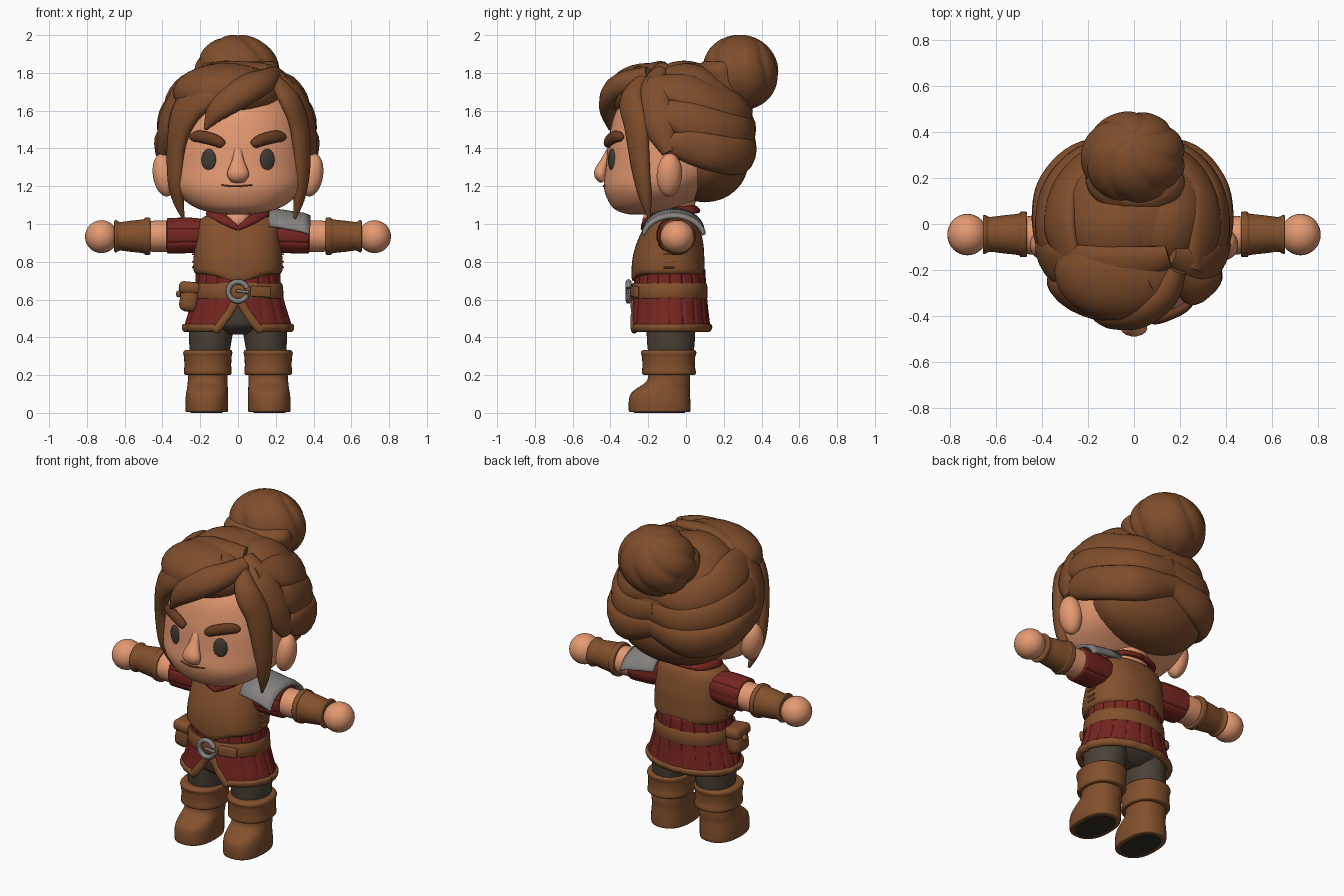
import bpy, bmesh, math
from mathutils import Vector, Matrix, Euler


def material(name, rgb):
    m = bpy.data.materials.new(name)
    m.diffuse_color = (*rgb, 1)
    return m


HAIR = material("hair brown", (0.212, 0.075, 0.025))
LEATHER = material("leather brown", (0.228, 0.081, 0.026))
SKIN = material("skin", (0.78, 0.32, 0.165))
RED = material("dark red cloth", (0.18, 0.019, 0.014))
PANTS = material("dark grey cloth", (0.068, 0.053, 0.037))
METAL = material("grey metal", (0.23, 0.222, 0.215))
EYE = material("eye grey", (0.053, 0.046, 0.035))
BROW = material("brow brown", (0.14, 0.045, 0.016))
SOLE = material("sole dark", (0.035, 0.028, 0.02))


def finish(name, bm, mat, angle=50):
    bmesh.ops.recalc_face_normals(bm, faces=bm.faces)
    me = bpy.data.meshes.new(name)
    bm.to_mesh(me)
    bm.free()
    me.materials.append(mat)
    for p in me.polygons:
        p.use_smooth = True
    me.set_sharp_from_angle(angle=math.radians(angle))
    ob = bpy.data.objects.new(name, me)
    bpy.context.collection.objects.link(ob)
    return ob


def smooth_rows(rows, k):
    """Catmull-Rom interpolation of equal-length tuples."""
    out = []
    for i in range(len(rows) - 1):
        p = [rows[max(0, min(len(rows) - 1, i + j))] for j in (-1, 0, 1, 2)]
        for s in range(k):
            t = s / k
            out.append([0.5 * (2 * b + (c - a) * t + (2 * a - 5 * b + 4 * c - d) * t * t
                               + (3 * b - a - 3 * c + d) * t ** 3) for a, b, c, d in zip(*p)])
    return out + [list(rows[-1])]


def skin_rings(name, rings, mat, closed=True, angle=50):
    bm = bmesh.new()
    vs = [[bm.verts.new(p) for p in r] for r in rings]
    n = len(vs[0])
    for a, b in zip(vs, vs[1:]):
        for j in range(n if closed else n - 1):
            bm.faces.new((a[j], a[(j + 1) % n], b[(j + 1) % n], b[j]))
    if closed:
        bm.faces.new(vs[0])
        bm.faces.new(vs[-1])
    return finish(name, bm, mat, angle)


def loft(name, rows, mat, axis='Z', n=2.0, segs=40, k=5, ripple=None, sx=1, drop=None):
    """rows: (position along axis, centre a, centre b, radius a, radius b)."""
    rings = []
    for t, ca, cb, ra, rb in smooth_rows(rows, k):
        ring = []
        for j in range(segs):
            th = 2 * math.pi * j / segs
            c, s = math.cos(th), math.sin(th)
            f = 1 + (ripple(th) if ripple else 0)
            a = ca + math.copysign(abs(c) ** (2 / n), c) * ra * f
            b = cb + math.copysign(abs(s) ** (2 / n), s) * rb * f
            z = t + (drop(th, t) if drop else 0)
            ring.append((sx * a, b, z) if axis == 'Z' else (sx * z, a, b))
        rings.append(ring)
    return skin_rings(name, rings, mat)


def sweep(name, rows, mat, centre=(0, -0.02, 1.47), sx=1, k=7, segs=14):
    """rows: (x, y, z, half width, half thickness); thickness points away from centre."""
    pts = smooth_rows(rows, k) if k > 1 else rows
    P = [Vector(p[:3]) for p in pts]
    rings = []
    for i, p in enumerate(pts):
        T = (P[min(i + 1, len(P) - 1)] - P[max(i - 1, 0)]).normalized()
        N = P[i] - Vector(centre)
        N = (N - T * N.dot(T)).normalized()
        B = T.cross(N)
        ring = []
        for j in range(segs):
            th = 2 * math.pi * j / segs
            v = P[i] + B * p[3] * math.cos(th) + N * p[4] * math.sin(th)
            ring.append((sx * v.x, v.y, v.z))
        rings.append(ring)
    return skin_rings(name, rings, mat, angle=70)


def ball(name, c, r, mat, rot=(0, 0, 0), segs=32, groove=0):
    bm = bmesh.new()
    bmesh.ops.create_uvsphere(bm, u_segments=segs, v_segments=segs // 2, radius=1)
    if groove:
        for v in bm.verts:
            a = math.atan2(v.co.y, v.co.x) + 0.7 * v.co.z
            v.co *= 1 - 0.07 * (1 - abs(math.sin(groove * a))) ** 2 * math.hypot(v.co.x, v.co.y)
    bm.transform(Matrix.Translation(c) @ Euler(rot).to_matrix().to_4x4() @ Matrix.Diagonal((*r, 1)))
    return finish(name, bm, mat)


def box(name, c, size, mat, rot=(0, 0, 0), bevel=0.01):
    bm = bmesh.new()
    bmesh.ops.create_cube(bm, size=1)
    bm.transform(Matrix.Diagonal((*size, 1)))
    bmesh.ops.bevel(bm, geom=bm.edges[:], offset=bevel, segments=3, affect='EDGES', profile=0.5)
    bm.transform(Matrix.Translation(c) @ Euler(rot).to_matrix().to_4x4())
    return finish(name, bm, mat)


# Head and face
loft("head", [(1.05, 0, -.25, .04, .04), (1.056, 0, -.235, .11, .09), (1.08, 0, -.215, .21, .165),
              (1.13, 0, -.18, .29, .235), (1.2, 0, -.13, .35, .305), (1.3, 0, -.075, .375, .35),
              (1.45, 0, -.045, .375, .365), (1.6, 0, -.03, .34, .34), (1.7, 0, -.03, .25, .25),
              (1.76, 0, -.03, .1, .1)], SKIN, n=2.1, segs=48)
sweep("nose", [(0, -.395, 1.42, .018, .01), (0, -.425, 1.345, .03, .022), (0, -.452, 1.268, .058, .036),
               (0, -.432, 1.228, .04, .02)], SKIN)
sweep("mouth", [(-.09, -.426, 1.207, .002, .005), (-.02, -.438, 1.199, .004, .005),
                (.075, -.43, 1.206, .003, .005)], BROW)
for s in (1, -1):
    ball("ear", (s * .39, -.088, 1.26), (.06, .068, .115), SKIN, (0, s * .15, s * .3))
    ball("eye", (s * .155, -.393, 1.34), (.041, .014, .058), EYE, (0, 0, s * .4))
    sweep("eyebrow", [(.075, -.412, 1.418, .012, .016), (.087, -.412, 1.426, .026, .024),
                      (.13, -.402, 1.446, .032, .025), (.2, -.372, 1.463, .032, .024),
                      (.236, -.347, 1.46, .024, .02), (.25, -.336, 1.455, .008, .01)], BROW, sx=s)
loft("neck", [(.95, 0, -.07, .11, .1), (1.2, 0, -.05, .13, .11)], SKIN)

# Hair: cap, crown, nape and fringe volumes, then overlapping swept locks
ball("hair_cap", (0, .025, 1.5), (.40, .335, .355), HAIR, segs=48)
ball("crown_left", (-.06, -.01, 1.6), (.27, .25, .265), HAIR, (0, 0, .2), 48)
ball("crown_right", (.13, 0, 1.6), (.2, .25, .25), HAIR, (0, 0, -.2), 48)
ball("nape_hair", (0, .1, 1.33), (.36, .23, .215), HAIR)
ball("fringe_base", (-.06, -.205, 1.695), (.285, .215, .157), HAIR)
for s in (1, -1):
    o = .012 * (s > 0)
    sweep("back_lock_low", [(.385 - o, -.14, 1.43, .04, .03), (.40 - o, .02, 1.41, .09, .043),
                            (.36 - o, .18, 1.37, .1, .05), (.21, .305, 1.36, .1, .055),
                            (-.03, .33, 1.42, .06, .04)], HAIR, sx=s)
    sweep("back_lock_mid", [(.35 - o, -.18, 1.59, .05, .03), (.383 - o, -.02, 1.57, .1, .04),
                            (.345 - o, .16, 1.51, .1, .05), (.2, .295, 1.48, .1, .055),
                            (-.03, .33, 1.52, .07, .04)], HAIR, sx=s)
    sweep("back_lock_high", [(.26, -.2, 1.74, .05, .03), (.32 - o, -.02, 1.715, .1, .035),
                             (.30 - o, .14, 1.65, .1, .045), (.18, .27, 1.61, .1, .05),
                             (-.02, .31, 1.62, .06, .04)], HAIR, sx=s)
sweep("crown_sweep", [(.15, -.14, 1.82, .05, .03), (-.08, -.2, 1.79, .12, .05), (-.27, -.2, 1.69, .13, .05),
                      (-.37, -.15, 1.53, .1, .045), (-.395, -.09, 1.38, .04, .03)], HAIR)
sweep("side_sweep", [(.16, -.14, 1.81, .04, .03), (.28, -.18, 1.70, .09, .045), (.36, -.15, 1.54, .09, .04),
                     (.39, -.09, 1.38, .04, .03)], HAIR)
sweep("fringe_lock", [(.19, -.2, 1.80, .04, .03), (.13, -.31, 1.755, .07, .055), (.02, -.38, 1.70, .085, .065),
                      (-.1, -.405, 1.61, .066, .05), (-.175, -.4, 1.5, .008, .012)], HAIR)
sweep("left_lock", [(.08, -.26, 1.80, .05, .03), (-.13, -.34, 1.72, .1, .05), (-.27, -.31, 1.6, .1, .05),
                    (-.325, -.28, 1.43, .065, .04), (-.33, -.25, 1.23, .05, .038),
                    (-.315, -.22, 1.12, .032, .028), (-.29, -.2, 1.03, .006, .008)], HAIR)
sweep("right_lock", [(.18, -.22, 1.78, .03, .03), (.265, -.29, 1.67, .07, .04), (.325, -.265, 1.52, .072, .038),
                     (.34, -.24, 1.3, .055, .036), (.325, -.215, 1.14, .035, .028),
                     (.30, -.195, 1.03, .006, .008)], HAIR)
ball("hair_bun", (-.003, .287, 1.802), (.228, .205, .2), HAIR, (-.45, 0, 0), 64, 3.5)
loft("bun_base", [(1.66, 0, .2, .2, .14), (1.74, 0, .2, .21, .15), (1.82, .01, .18, .21, .13),
                  (1.86, .01, .2, .18, .11)], HAIR)

# Vest with a hem that dips at the front centre, collar and side lacing
loft("vest", [(.725, 0, -.095, .222, .187), (.75, 0, -.095, .236, .194), (.82, 0, -.093, .235, .19),
              (.9, 0, -.085, .228, .176), (.99, 0, -.075, .22, .145), (1.035, 0, -.07, .185, .12),
              (1.06, 0, -.07, .12, .09)], LEATHER, n=2.3, segs=64,
     drop=lambda th, t: max(0, .82 - t) * (.1 - .4 * max(0, -math.sin(th)) ** 12))
ball("throat", (0, -.155, 1.02), (.07, .075, .06), SKIN)
for s in (1, -1):
    sweep("collar", [(0, -.228, .975, .012, .012), (.07, -.205, 1.02, .026, .016), (.145, -.1, 1.06, .028, .016),
                     (.11, .02, 1.075, .03, .016), (0, .05, 1.08, .03, .016)], RED, (0, -.07, .9), s)
    for z in (.77, .8, .84):
        box("vest_lacing", (s * .236, -.09, z), (.015, .06, .01), LEATHER, bevel=.004)
sweep("vest_seam", [(0, -.226, .965, .003, .004), (0, -.263, .88, .003, .004)], BROW, (0, 0, .9))


# Pleated tunic skirt, open at the front
def skirt_point(u, z):
    rows = ((.44, .285, .208), (.55, .25, .195), (.65, .222, .185), (.76, .215, .18))
    i = 0 if z < .55 else 1 if z < .65 else 2
    (za, xa, ya), (zb, xb, yb) = rows[i], rows[i + 1]
    t = (z - za) / (zb - za)
    slit = max(0.0, (.61 - z) / .17) * .4 + .005
    a = -math.pi / 2 + slit + u * (2 * math.pi - 2 * slit)
    f = 1 - .035 * max(0, math.cos(18 * a)) ** 6
    return (f * (xa + (xb - xa) * t) * math.cos(a), -.085 + f * (ya + (yb - ya) * t) * math.sin(a), z)


heights = [.44 + .32 * i / 14 for i in range(15)]
skirt = skin_rings("tunic_skirt", [[skirt_point(j / 180, z) for j in range(181)] for z in heights], RED, False)
mod = skirt.modifiers.new("thickness", 'SOLIDIFY')
mod.thickness = .015
mod.offset = 0
side = [z for z in heights if z < .62]
path = [skirt_point(0, z) for z in side[::-1]] + [skirt_point(j / 60, .449) for j in range(1, 60)] \
    + [skirt_point(1, z) for z in side]
sweep("skirt_trim", [(*p, .023, .016) for p in path], LEATHER, (0, -.085, .55), k=1)

# Belt, buckle and pouch
loft("belt", [(.607, 0, -.088, .232, .195), (.612, 0, -.088, .241, .202), (.68, 0, -.088, .236, .2),
              (.686, 0, -.088, .226, .19)], LEATHER, k=2, n=2.1)
box("belt_tail", (.12, -.272, .642), (.11, .022, .058), LEATHER, (0, .05, .27), .008)
ring = [(.051 * math.cos(a), -.304, .643 + .051 * math.sin(a), .015, .014)
        for a in [math.radians(20 + 320 * i / 30) for i in range(31)]]
sweep("buckle", ring, METAL, (0, -.306, .643), k=1)
box("buckle_pin", (.025, -.31, .643), (.07, .014, .016), METAL, (0, .1, 0), .005)
box("pouch", (-.258, -.125, .6), (.1, .14, .13), LEATHER, (0, .15, 0), .035)
box("pouch_flap", (-.256, -.125, .662), (.115, .15, .065), LEATHER, (0, .1, 0), .025)
ball("pouch_button", (-.314, -.125, .63), (.015, .018, .018), LEATHER)

# Trousers and boots
loft("trouser_seat", [(.415, 0, -.08, .1, .08), (.45, 0, -.08, .2, .13), (.49, 0, -.08, .215, .15),
                      (.62, 0, -.085, .2, .16)], PANTS)
for s in (1, -1):
    loft("trouser_leg", [(.28, .15, -.08, .1, .115), (.36, .148, -.08, .11, .125),
                         (.44, .142, -.08, .118, .13), (.52, .13, -.08, .12, .14)], PANTS, sx=s)
    loft("boot", [(.004, .166, -.14, .105, .155), (.012, .166, -.14, .112, .163), (.06, .166, -.14, .113, .163),
                  (.1, .164, -.136, .111, .157), (.13, .162, -.12, .108, .14), (.155, .161, -.1, .106, .122),
                  (.185, .16, -.09, .105, .112), (.25, .16, -.09, .107, .112)], LEATHER, n=2.4, sx=s)
    loft("boot_sole", [(0, .166, -.14, .085, .135), (.008, .166, -.14, .085, .135)], SOLE, n=2.4, k=1, sx=s)
    loft("boot_cuff", [(.2, .16, -.09, .108, .12), (.208, .16, -.09, .126, .142), (.25, .16, -.092, .124, .139),
                       (.295, .16, -.092, .126, .141), (.318, .16, -.092, .13, .147), (.332, .158, -.09, .122, .138),
                       (.334, .156, -.09, .1, .115)], LEATHER, n=2.2, sx=s)

    # Arms, sleeves, bracers and hands
    loft("arm", [(.2, -.055, .935, .08, .08), (.4, -.05, .935, .084, .083), (.5, -.048, .935, .08, .08)],
         SKIN, 'X', sx=s)
    loft("sleeve", [(.15, -.06, .94, .085, .08), (.24, -.06, .94, .097, .093), (.355, -.055, .938, .097, .094),
                    (.375, -.055, .938, .093, .09), (.377, -.055, .938, .075, .075)], RED, 'X', n=2.3, segs=72,
         ripple=lambda t: -.05 * max(0, math.cos(9 * t)) ** 6, sx=s)
    loft("bracer", [(.464, -.045, .935, .08, .08), (.466, -.045, .935, .097, .097), (.492, -.045, .935, .098, .098),
                    (.502, -.045, .935, .09, .09), (.57, -.045, .935, .082, .082), (.625, -.045, .935, .076, .076),
                    (.645, -.045, .935, .084, .086), (.655, -.045, .935, .08, .08),
                    (.656, -.045, .935, .05, .05)], LEATHER, 'X', sx=s)
    ball("hand", (s * .723, -.046, .933), (.087, .09, .087), SKIN)

# Single shoulder plate curved over one arm
plate = []
for x, down, grow in ((.165, 0, 0), (.24, .012, .003), (.31, .026, .005), (.345, .034, .01), (.38, .048, .01)):
    plate.append([(x, -.065 + (.153 + grow) * math.cos(a), .965 - down + (.11 + grow) * math.sin(a))
                  for a in [math.radians(12 + 156 * j / 24) for j in range(25)]])
pad = skin_rings("shoulder_plate", plate, METAL, False)
mod = pad.modifiers.new("thickness", 'SOLIDIFY')
mod.thickness = .02
mod.offset = 0
